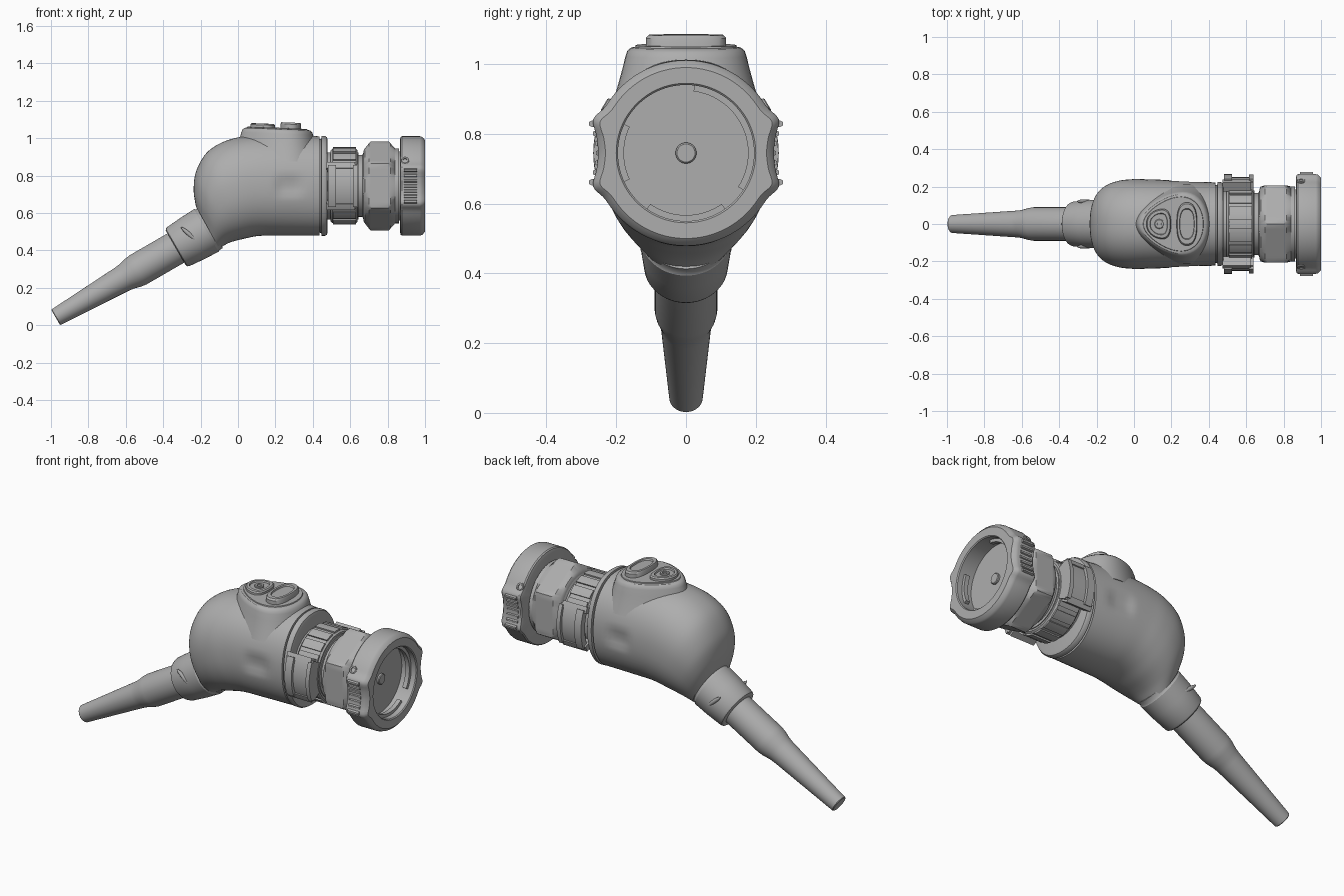
import bpy, bmesh
from math import sin, cos, pi, radians, exp, copysign
from mathutils import Vector

old = bpy.data.objects.get("Cube")
if old:
    bpy.data.objects.remove(old, do_unlink=True)

grey = bpy.data.materials.new("plain grey")
grey.use_nodes = True
grey.diffuse_color = (0.42, 0.42, 0.42, 1)
grey.node_tree.nodes["Principled BSDF"].inputs["Base Color"].default_value = (0.42, 0.42, 0.42, 1)

X, Y = Vector((1, 0, 0)), Vector((0, 1, 0))
AXIS_Z = 0.745
AXIS = Vector((0, 0, AXIS_Z))


def loft(name, rings, sharp=32):
    """Skin a list of equal point rings and cap both ends."""
    bm = bmesh.new()
    rows = [[bm.verts.new(p) for p in ring] for ring in rings]
    n = len(rows[0])
    for a, b in zip(rows, rows[1:]):
        for i in range(n):
            j = (i + 1) % n
            bm.faces.new((a[i], a[j], b[j], b[i]))
    bm.faces.new(rows[0][::-1])
    bm.faces.new(rows[-1])
    bmesh.ops.remove_doubles(bm, verts=bm.verts, dist=0.00005)
    bmesh.ops.recalc_face_normals(bm, faces=bm.faces)
    me = bpy.data.meshes.new(name)
    bm.to_mesh(me)
    bm.free()
    me.materials.append(grey)
    me.shade_smooth()
    me.set_sharp_from_angle(angle=radians(sharp))
    ob = bpy.data.objects.new(name, me)
    bpy.context.collection.objects.link(ob)
    return ob


def lathe(name, origin, d, profile, segs=72, shape=None):
    """Turn (distance, radius) pairs about direction d; shape alters radius by angle."""
    d = d.normalized()
    v = Y if abs(d.y) < 0.01 else X
    u = d.cross(v)
    rings = []
    for t, r in profile:
        ring = []
        for i in range(segs):
            a = 2 * pi * i / segs
            q = shape(r, a) if shape else r
            ring.append(origin + d * t + (u * cos(a) + v * sin(a)) * q)
        rings.append(ring)
    return loft(name, rings)


def sector(name, x0, x1, r0, r1, mid, half, steps=12):
    """Curved block around the barrel axis; angles in degrees from up towards +y."""
    rings = []
    for i in range(steps + 1):
        a = radians(mid - half + 2 * half * i / steps)
        out = Vector((0, sin(a), cos(a)))
        rings.append([AXIS + X * x + out * r for x, r in
                      ((x0, r0), (x1, r0), (x1, r1), (x0, r1))])
    return loft(name, rings)


def spow(c, e):
    return copysign(abs(c) ** e, c)


def section(bx, bz, tx, tz, w, inset=0.0, n=64):
    """Rounded cross-section between a bottom and a top point."""
    b, t = Vector((bx, 0, bz)), Vector((tx, 0, tz))
    c, h = (b + t) / 2, (t - b) / 2
    h -= h.normalized() * inset
    return [c + h * spow(cos(2 * pi * i / n), 0.9)
            + Y * (w - inset) * spow(sin(2 * pi * i / n), 0.9) for i in range(n)]


# Main housing: fan of sections bending from the cable to the barrel
keys = [(-0.10, 0.41, -0.225, 0.635, 0.135), (-0.06, 0.435, -0.237, 0.72, 0.178),
        (-0.02, 0.45, -0.225, 0.82, 0.21), (0.03, 0.462, -0.17, 0.92, 0.232),
        (0.09, 0.475, -0.08, 0.98, 0.24), (0.15, 0.48, 0.03, 1.01, 0.238),
        (0.22, 0.48, 0.16, 1.02, 0.235), (0.30, 0.48, 0.29, 1.02, 0.23),
        (0.435, 0.48, 0.435, 1.01, 0.222)]
rings = []
for k in range(len(keys) - 1):
    p = [keys[max(0, min(len(keys) - 1, k + j))] for j in (-1, 0, 1, 2)]
    for s in range(6):
        f = s / 6
        rings.append(section(*[
            0.5 * (2 * b + (c - a) * f + (2 * a - 5 * b + 4 * c - e) * f * f
                   + (3 * b - a - 3 * c + e) * f ** 3) for a, b, c, e in zip(*p)]))
rings.append(section(*keys[-1]))
for ring in rings:  # shallow finger dimples on both sides
    for q in ring:
        q.y -= copysign(0.014, q.y) * exp(-((q.x - 0.275) / 0.07) ** 4
                                          - ((q.z - 0.745) / 0.045) ** 4)
loft("housing", rings, 45)

# Flange closing the housing, with a seam in front of it
loft("housing_flange", [section(x, 0.48, x, 1.01, 0.222, i) for x, i in
                        ((0.425, 0.03), (0.436, 0.015), (0.445, 0.013), (0.446, -0.002),
                         (0.465, -0.002), (0.475, 0.004), (0.479, 0.018))])

# Cable strain relief and collar
CABLE = Vector((cos(radians(30)), 0, sin(radians(30))))
TIP = Vector((-0.975, 0, 0.042))
lathe("cable_strain_relief", TIP, CABLE,
      [(0, 0), (0, 0.044), (0.004, 0.048), (0.41, 0.072), (0.44, 0.076), (0.48, 0.086),
       (0.51, 0.09), (0.78, 0.09), (0.78, 0)], 48)
lathe("cable_collar", TIP, CABLE,
      [(0.742, 0), (0.742, 0.108), (0.747, 0.116), (0.757, 0.12), (0.85, 0.128),
       (0.93, 0.131), (0.938, 0.126), (0.96, 0.126), (0.96, 0)], 64)
for side, label in ((1, "left"), (-1, "right")):
    lathe("collar_mark_" + label, TIP + CABLE * 0.84 + Vector((-0.015, side * 0.121, 0.026)),
          Vector((0.75, 0, -0.66)),
          [(0.055 * cos(pi * i / 10), 0.011 * sin(pi * i / 10)) for i in range(11)], 16)


def egg(cx, hx, hy, skew, scale, z, e=1.0, n=48):
    """Egg outline lying flat, narrower towards -x, on a gently tilted plane."""
    ring = []
    for i in range(n):
        c, s = cos(2 * pi * i / n), sin(2 * pi * i / n)
        x = cx + hx * scale * spow(c, e)
        y = hy * scale * spow(s, e) * (1 + skew * c)
        ring.append(Vector((x, y, z - 0.04 * (x - 0.2))))
    return ring


# Raised button panel
loft("button_panel", [egg(0.21, 0.19, 0.165, 0.3, s, z) for s, z in
                      ((1.25, 0.88), (1.14, 0.94), (1.06, 0.99), (1.01, 1.025), (0.98, 1.04),
                       (0.92, 1.049), (0.85, 1.051), (0.84, 1.056), (0.4, 1.057))])
loft("small_button", [egg(0.132, 0.066, 0.078, 0.25, s, z, 0.85) for s, z in
                      ((1, 1.04), (1, 1.068), (0.92, 1.075), (0.72, 1.076), (0.68, 1.068))])
lathe("small_button_dot", Vector((0.135, 0, 1.05)), Vector((0, 0, 1)),
      [(0, 0.026), (0.025, 0.026), (0.028, 0.022), (0.028, 0.012), (0.022, 0.011)], 24)
loft("long_button", [egg(0.283, 0.055, 0.115, 0, s, z, 0.8) for s, z in
                     ((1, 1.03), (1, 1.078), (0.93, 1.087), (0.72, 1.087), (0.68, 1.079))])

# Barrel core joining all rings
lathe("barrel_core", AXIS, X,
      [(0.44, 0), (0.44, 0.18), (0.645, 0.18), (0.645, 0.165), (0.665, 0.165), (0.675, 0.19),
       (0.845, 0.2), (0.845, 0.2), (0.86, 0.2), (0.86, 0.185), (0.89, 0.185), (0.89, 0)])

# Clamp ring with broad ribs and two side wings
lathe("clamp_ring", AXIS, X,
      [(0.495, 0.15), (0.495, 0.19), (0.505, 0.199), (0.63, 0.199), (0.64, 0.19), (0.64, 0.15)])
for i in range(18):
    sector(f"clamp_rib_{i + 1}", 0.508, 0.632, 0.19, 0.207, 20 * i, 7, 4)
for mid, label in ((90, "left"), (270, "right")):
    sector("clamp_wing_" + label, 0.505, 0.638, 0.19, 0.25, mid, 27)
    sector("clamp_wing_rim_" + label, 0.615, 0.638, 0.2, 0.265, mid, 25)
    sector("clamp_wing_lip_" + label, 0.482, 0.525, 0.23, 0.266, mid, 25)
    for k in (-1, 1):
        sector(f"clamp_tongue_{label}_{k + 2}", 0.472, 0.625, 0.2, 0.256, mid + 26 * k, 4, 4)


def hexagon(r, a):
    return min(r, 0.207 / cos((a % (pi / 3)) - pi / 6))


# Hexagonal coupling nut with turned chamfers
lathe("hex_nut", AXIS, X,
      [(0.67, 0.15), (0.67, 0.185), (0.678, 0.2), (0.70, 0.228), (0.71, 0.238),
       (0.805, 0.238), (0.815, 0.228), (0.84, 0.2), (0.845, 0.185), (0.845, 0.15)],
      144, hexagon)


def scallop(r, a):
    """Finger grips on the two sides of the end ring."""
    if r < 0.22:
        return r
    t = abs(abs((a % (2 * pi)) - pi) - pi / 2) * 180 / pi
    return r + 0.018 * exp(-((t - 20) / 6) ** 2) - 0.014 * exp(-(t / 12) ** 2)


# Eyepiece end ring with an open cup
lathe("end_ring", AXIS, X,
      [(0.865, 0), (0.865, 0.245), (0.87, 0.261), (0.877, 0.266), (0.972, 0.266),
       (0.985, 0.262), (1.0, 0.245), (1.0, 0.2), (0.995, 0.195), (0.905, 0.195), (0.905, 0)],
      144, scallop)
lathe("cup_pin", AXIS, X, [(0.89, 0.03), (0.914, 0.03), (0.918, 0.026)], 32)
for mid, half in ((65, 58), (180, 35), (270, 25)):
    sector(f"cup_lug_{mid}", 0.94, 0.965, 0.178, 0.197, mid, half, 24)

# Grip ribs and set screws on both sides of the end ring
for side, label in ((1, "left"), (-1, "right")):
    for i in range(7):
        z = AXIS_Z + 0.028 * (i - 3)
        y = 0.25 + 0.02 * (abs(i - 3) / 3) ** 2
        rib = [[Vector((x, side * yy, z + dz)) for dz, yy in
                ((-0.009, y - 0.03), (-0.009, y), (-0.005, y + 0.008),
                 (0.005, y + 0.008), (0.009, y), (0.009, y - 0.03))] for x in (0.888, 0.958)]
        loft(f"grip_rib_{label}_{i + 1}", rib)
    out = Vector((0, side * 0.86, 0.51))
    lathe("set_screw_" + label, AXIS + X * 0.893, out,
          [(0.24, 0.022), (0.27, 0.022), (0.273, 0.018), (0.273, 0.011), (0.262, 0.01)], 24)
